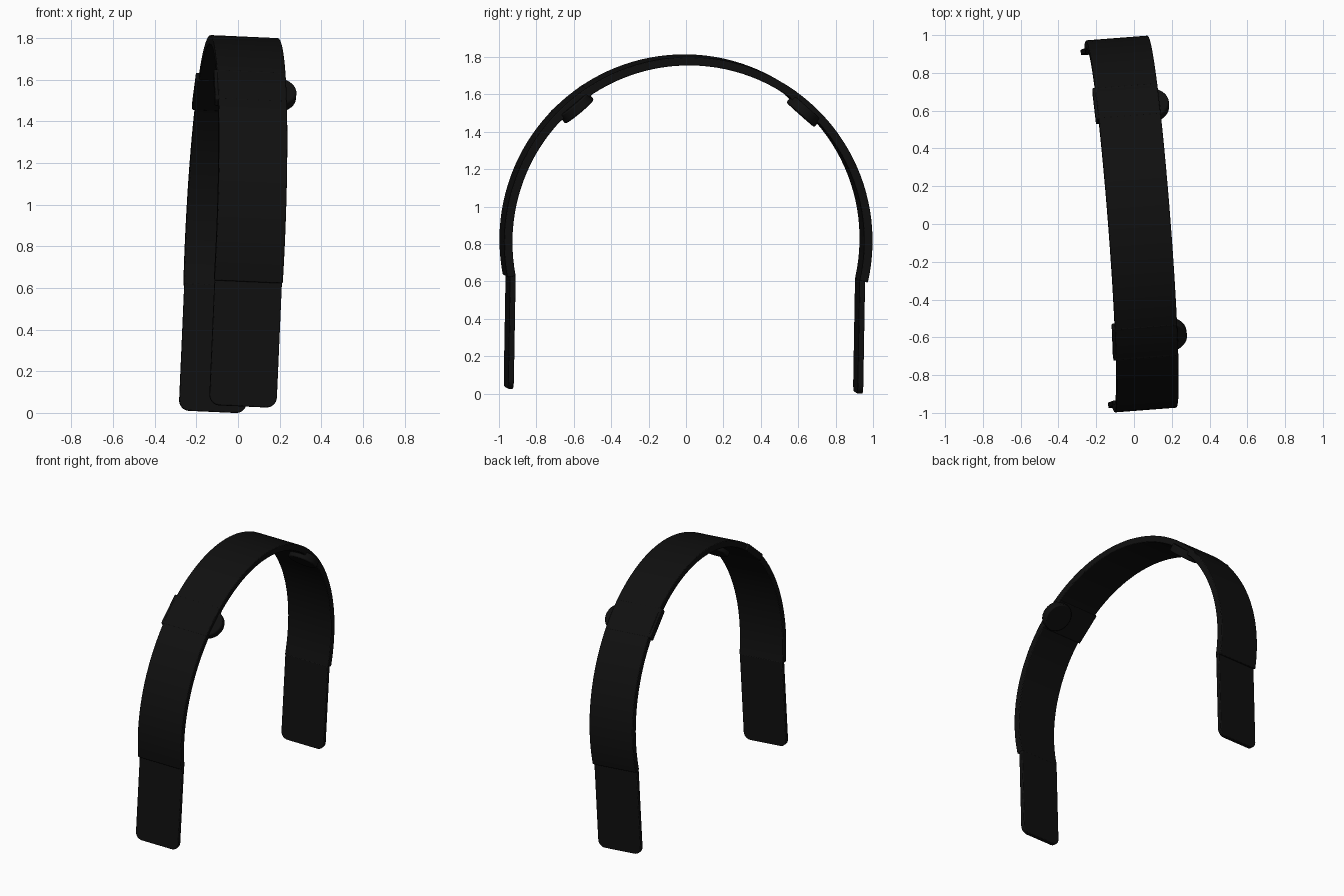
import bpy, bmesh, math
from mathutils import Matrix, Vector

if "Cube" in bpy.data.objects:
    bpy.data.objects.remove(bpy.data.objects["Cube"])

black = bpy.data.materials.new("matte black")
black.diffuse_color = (0.005, 0.005, 0.005, 1)
black.use_nodes = True
black.node_tree.nodes["Principled BSDF"].inputs["Base Color"].default_value = black.diffuse_color

# The whole headband leans slightly in its frame
LEAN = (Matrix.Translation((-0.015, 0, 0.82)) @ Matrix.Rotation(0.077, 4, 'Z')
        @ Matrix.Rotation(0.045, 4, 'Y') @ Matrix.Rotation(-0.014, 4, 'X'))
HALF = 0.165                      # half width of the band
R_IN, R_OUT = 0.943, 0.988        # band radii


def finish(name, bm, bevel=0.005):
    bmesh.ops.recalc_face_normals(bm, faces=bm.faces)
    mesh = bpy.data.meshes.new(name)
    bm.to_mesh(mesh)
    bm.free()
    mesh.materials.append(black)
    ob = bpy.data.objects.new(name, mesh)
    bpy.context.collection.objects.link(ob)
    ob.matrix_world = LEAN
    mod = ob.modifiers.new("soft edges", 'BEVEL')
    mod.width, mod.segments = bevel, 2
    mod.limit_method, mod.angle_limit = 'ANGLE', math.radians(40)
    bpy.ops.object.select_all(action='DESELECT')
    ob.select_set(True)
    bpy.context.view_layer.objects.active = ob
    bpy.ops.object.shade_smooth_by_angle(angle=math.radians(35))
    return ob


def prism(outline, offset):
    """Extrude a closed outline of 3D points along an offset."""
    bm = bmesh.new()
    face = bm.faces.new([bm.verts.new(p) for p in outline])
    ext = bmesh.ops.extrude_face_region(bm, geom=[face])
    moved = [g for g in ext['geom'] if isinstance(g, bmesh.types.BMVert)]
    bmesh.ops.translate(bm, verts=moved, vec=offset)
    return bm


# Arched band
arc = [math.radians(-12 + 204 * i / 72) for i in range(73)]
outline = [(-HALF, R_OUT * math.cos(a), R_OUT * math.sin(a)) for a in arc]
outline += [(-HALF, R_IN * math.cos(a), R_IN * math.sin(a)) for a in reversed(arc)]
finish("arched_band", prism(outline, Vector((2 * HALF, 0, 0))))

for side, label in ((-1, "front"), (1, "back")):
    # Straight leg with rounded lower corners
    w, low, high, r = 0.162, -0.803, -0.19, 0.05
    pts = [(w, high), (-w, high)]
    for cx, start in ((-w + r, 180), (w - r, 270)):
        for i in range(9):
            a = math.radians(start + 90 * i / 8)
            pts.append((cx + r * math.cos(a), low + r + r * math.sin(a)))
    outline = [(x, side * 0.937 - 0.015, z) for x, z in pts]
    finish(label + "_leg", prism(outline, Vector((0, 0.03, 0))))

    # Tangent frame of the hinge area
    a = math.radians(49.2)
    radial = Vector((0, side * math.cos(a), math.sin(a)))
    along = Vector((0, -side * math.sin(a), math.cos(a)))

    # Flat pad crossing the band
    corners = [(-HALF - 0.015, -0.11), (HALF, -0.11), (HALF, 0.11), (-HALF - 0.015, 0.11)]
    outline = [Vector((x, 0, 0)) + along * t + radial * 0.935 for x, t in corners]
    finish(label + "_pad", prism(outline, radial * 0.048))

    # Round tab sticking out past the right edge
    ring = [math.tau * i / 40 for i in range(40)]
    outline = [Vector((0.117 + 0.1 * math.cos(t), 0, 0)) + along * 0.1 * math.sin(t)
               + radial * 0.905 for t in ring]
    finish(label + "_round_tab", prism(outline, radial * 0.055), 0.008)
